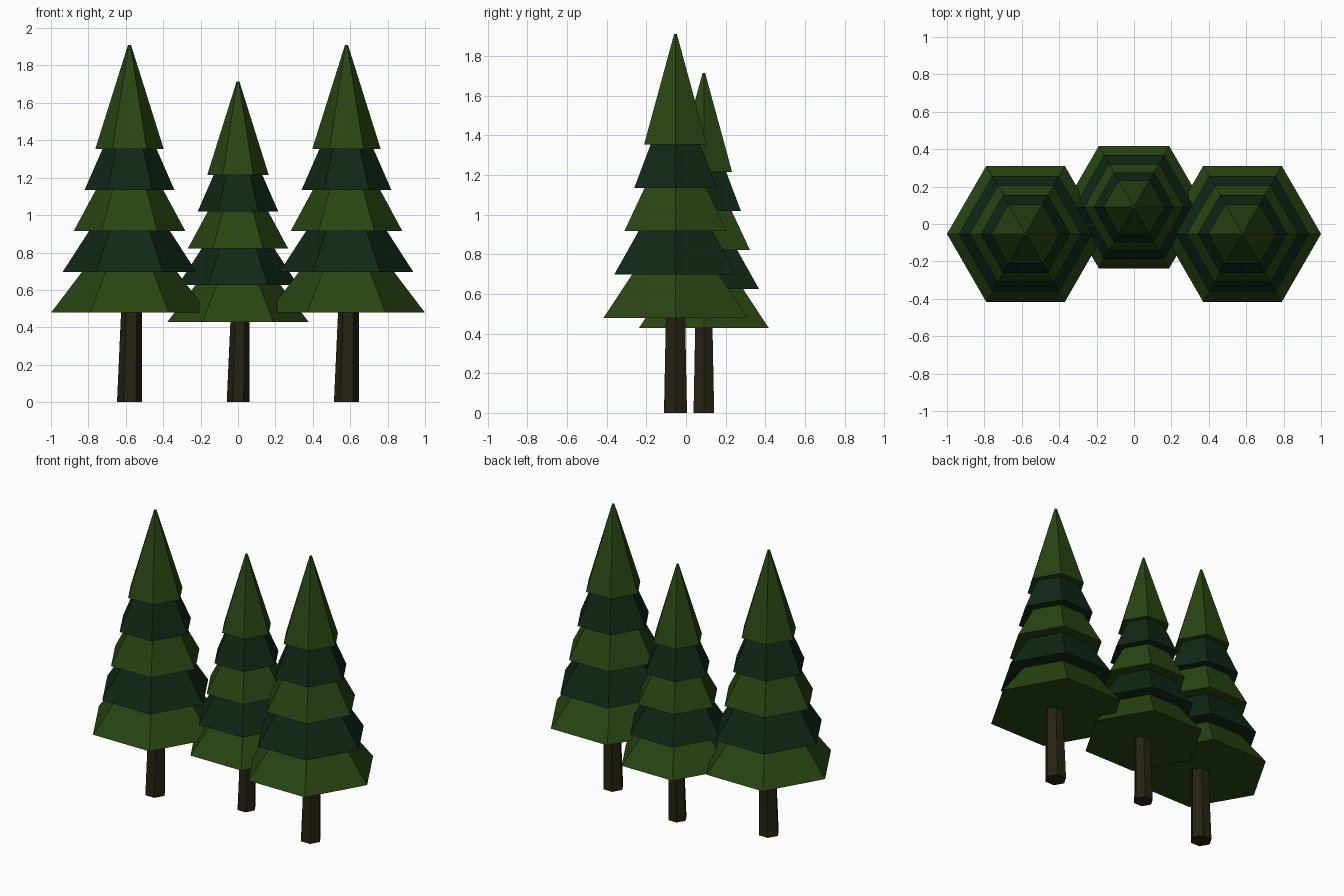
import bpy, bmesh, math

if "Cube" in bpy.data.objects:
    bpy.data.objects.remove(bpy.data.objects["Cube"])


def material(name, rgb):
    m = bpy.data.materials.new(name)
    m.diffuse_color = (*rgb, 1)
    m.use_nodes = True
    m.node_tree.nodes["Principled BSDF"].inputs["Base Color"].default_value = m.diffuse_color
    return m


LIGHT = material("light_green", (0.022, 0.060, 0.006))
DARK = material("dark_green", (0.005, 0.021, 0.008))
BARK = material("bark_brown", (0.020, 0.016, 0.006))


def hex_frustum(name, loc, scale, z0, r0, z1, r1, mat, lean=0.0):
    """Closed six-sided frustum with corners on the x axis."""
    bm = bmesh.new()
    rings = []
    for z, r, dx in ((z0, r0, 0.0), (z1, r1, lean)):
        rings.append([bm.verts.new((dx + r * math.cos(i * math.pi / 3),
                                    r * math.sin(i * math.pi / 3), z))
                      for i in range(6)])
    low, high = rings
    bm.faces.new(low[::-1])
    bm.faces.new(high)
    for i in range(6):
        j = (i + 1) % 6
        bm.faces.new((low[i], low[j], high[j], high[i]))
    me = bpy.data.meshes.new(name)
    bm.to_mesh(me)
    bm.free()
    me.materials.append(mat)
    ob = bpy.data.objects.new(name, me)
    ob.location = loc
    ob.scale = (scale,) * 3
    bpy.context.collection.objects.link(ob)


# Foliage tiers: bottom height and bottom radius
TIERS = [(0.478, 0.420), (0.697, 0.357), (0.916, 0.298), (1.135, 0.240), (1.353, 0.183)]
TOP = 1.91


def tree(tag, x, y, s):
    loc = (x, y, 0)
    # Slightly leaning trunk
    hex_frustum(tag + "_trunk", loc, s, 0, 0.067, 0.485, 0.056, BARK, 0.011)
    # Alternating foliage tiers, the last one running to the tip
    for i, (z, r) in enumerate(TIERS):
        last = i == len(TIERS) - 1
        z1 = TOP if last else TIERS[i + 1][0] + 0.002
        r1 = 0.008 if last else r * 0.6
        hex_frustum(f"{tag}_foliage_{i + 1}", loc, s, z, r, z1, r1,
                    DARK if i % 2 else LIGHT)


tree("left_tree", -0.58, -0.053, 1.0)
tree("middle_tree", 0.0, 0.09, 0.898)
tree("right_tree", 0.58, -0.053, 1.0)
